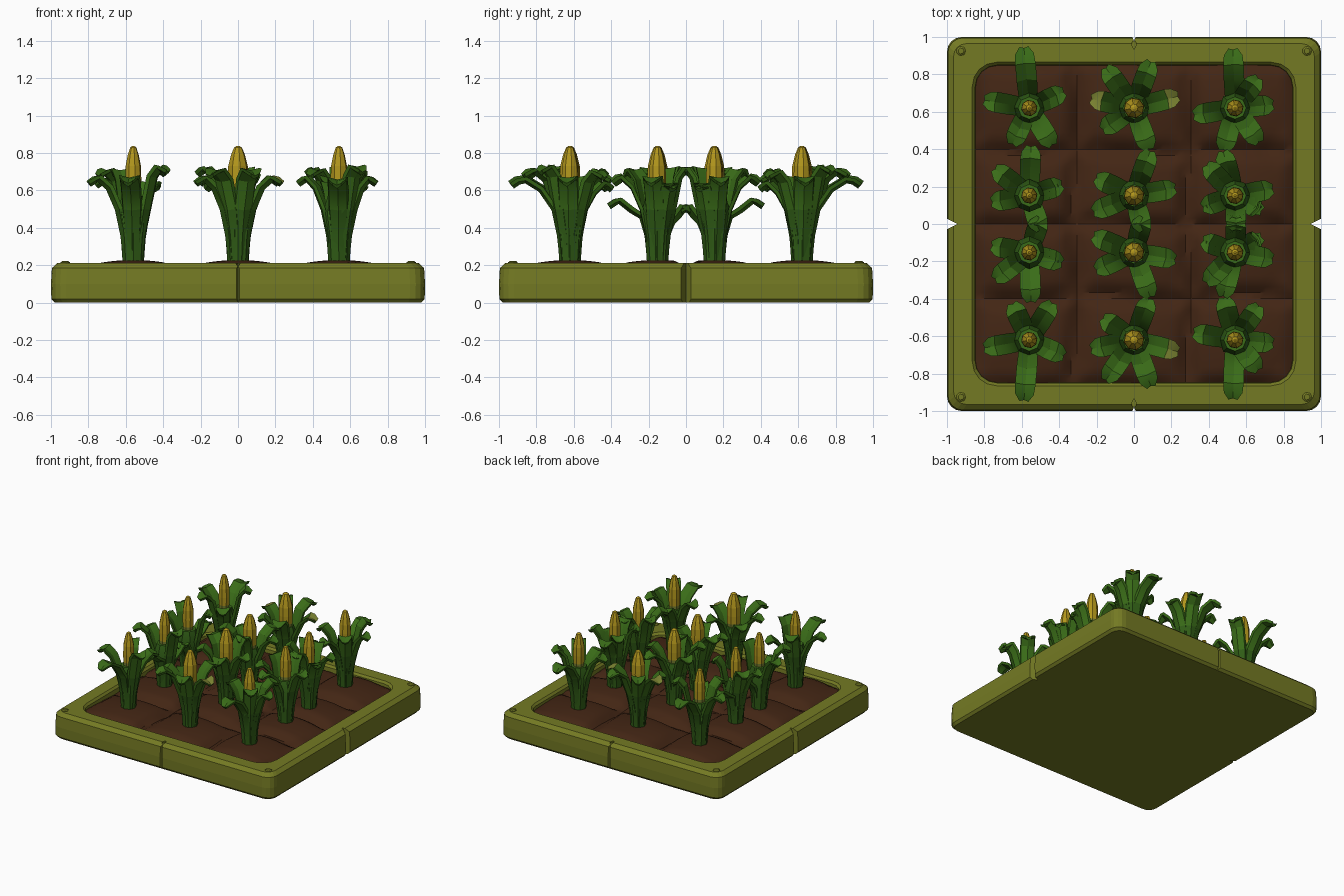
import bpy, bmesh, math
from mathutils import Vector, Matrix

if "Cube" in bpy.data.objects:
    bpy.data.objects.remove(bpy.data.objects["Cube"])


def material(name, rgb):
    m = bpy.data.materials.new(name)
    m.diffuse_color = (*rgb, 1)
    m.use_nodes = True
    m.node_tree.nodes["Principled BSDF"].inputs["Base Color"].default_value = m.diffuse_color
    return m


OLIVE = material("olive_frame", (0.175, 0.195, 0.017))
SOIL = material("brown_soil", (0.056, 0.019, 0.007))
LEAF = material("leaf_green", (0.042, 0.150, 0.009))
STALK = material("stalk_green", (0.030, 0.110, 0.008))
PALE = material("pale_leaf", (0.19, 0.22, 0.03))
CORN = material("corn_yellow", (0.45, 0.31, 0.012))


def finish(name, bm, mats, angle=None):
    bmesh.ops.recalc_face_normals(bm, faces=bm.faces)
    me = bpy.data.meshes.new(name)
    bm.to_mesh(me)
    bm.free()
    ob = bpy.data.objects.new(name, me)
    bpy.context.collection.objects.link(ob)
    for m in mats:
        me.materials.append(m)
    if angle:
        bpy.ops.object.select_all(action='DESELECT')
        ob.select_set(True)
        bpy.context.view_layer.objects.active = ob
        bpy.ops.object.shade_smooth_by_angle(angle=math.radians(angle))
    return ob


def skin(bm, rings):
    """Join equal-length point rings into a closed tube; return faces per segment."""
    loops = [[bm.verts.new(p) for p in r] for r in rings]
    n = len(loops[0])
    segs = []
    for a, b in zip(loops, loops[1:]):
        segs.append([bm.faces.new((a[i], a[(i + 1) % n], b[(i + 1) % n], b[i])) for i in range(n)])
    bm.faces.new(loops[0][::-1])
    bm.faces.new(loops[-1])
    return segs


def lathe(bm, profile, sides, x, y, turn=0.0):
    ring = lambda r, z: [(x + r * math.cos(turn + 2 * math.pi * i / sides),
                          y + r * math.sin(turn + 2 * math.pi * i / sides), z) for i in range(sides)]
    return skin(bm, [ring(r, z) for r, z in profile])


def rounded_square(half, radius, z, n=4):
    pts = []
    for q in range(4):
        c = Vector(((1, -1, -1, 1)[q], (1, 1, -1, -1)[q])) * (half - radius)
        for i in range(n + 1):
            a = math.pi / 2 * (q + i / n)
            pts.append((c.x + radius * math.cos(a), c.y + radius * math.sin(a), z))
    return pts


# Planter frame: bevelled tray with a rounded recess
bm = bmesh.new()
skin(bm, [rounded_square(h, r, z) for h, r, z in (
    (0.98, 0.07, 0.0), (0.998, 0.08, 0.02), (1.0, 0.08, 0.10), (0.995, 0.08, 0.185), (0.965, 0.07, 0.212),
    (0.865, 0.13, 0.212), (0.85, 0.12, 0.195), (0.845, 0.12, 0.12))])
frame = finish("planter_frame", bm, [OLIVE])

# Joint notches cut in the middle of each side
bm = bmesh.new()
for x, y, dx, dy in ((1, 0, .055, .028), (-1, 0, .055, .028), (0, 1, .009, .022), (0, -1, .009, .022),
                     (0, .965, .014, .03), (0, -.965, .014, .03)):
    through = abs(x + y) == 1
    mat = Matrix.Translation((x, y, 0.1 if through else 0.25)) @ Matrix.Diagonal((dx, dy, 0.3 if through else 0.1, 1))
    if not through:
        mat = Matrix.Translation((0, -math.copysign(.003, y), 0)) @ mat
    bmesh.ops.create_cone(bm, cap_ends=True, segments=4, radius1=1, radius2=1, depth=1 if not through else 2, matrix=mat)
cutter = finish("notch_cutter", bm, [OLIVE])
cutter.hide_render = True
mod = frame.modifiers.new("notches", 'BOOLEAN')
mod.operation, mod.object, mod.solver, mod.use_self = 'DIFFERENCE', cutter, 'EXACT', True
bpy.context.view_layer.objects.active = frame
frame.select_set(True)
bpy.ops.object.modifier_apply(modifier=mod.name)
bpy.data.objects.remove(cutter)

# Corner pegs
bm = bmesh.new()
for x in (-0.925, 0.925):
    for y in (-0.925, 0.925):
        lathe(bm, ((.026, .20), (.026, .216), (.016, .223)), 7, x, y)
finish("corner_pegs", bm, [OLIVE])

# Soil: pillow-like beds parted by furrows, with a mound under each plant
COLS, ROWS = (-0.56, 0.0, 0.54), (0.62, 0.152)
X_EDGES, Y_EDGES = (-0.87, -0.315, 0.295, 0.87), (-0.87, -0.39, 0.0, 0.39, 0.87)


def soil_height(x, y):
    wx = x + 0.012 * math.sin(7 * y + 1)
    wy = y + 0.012 * math.sin(8 * x)
    d = min(min(abs(wx - e) for e in X_EDGES), min(abs(wy - e) for e in Y_EDGES))
    near = min(math.hypot(x - c, abs(y) - r) for c in COLS for r in ROWS)
    return 0.15 + 0.042 * min(1, d / 0.07) ** 0.7 + 0.036 * max(0, 1 - (near / 0.27) ** 2)


bm = bmesh.new()
bmesh.ops.create_grid(bm, x_segments=56, y_segments=56, size=0.856)
for v in bm.verts:
    v.co.z = soil_height(v.co.x, v.co.y)
soil = finish("soil_bed", bm, [SOIL], 30)
if soil.data.polygons[0].normal.z < 0:
    soil.data.flip_normals()


def leaf(bm, x, y, angle, length, tip, pale):
    """Thick channelled leaf that hugs the stalk, arches out and droops at its tip."""
    path = [(.035, .20), (.052, .36), (.082, min(.50, tip - .07)), (.085 + .3 * (length - .08), tip - .035),
            (.085 + .65 * (length - .08), tip + .015), (length - .035, tip + .008), (length, tip - .015)]
    widths = (.028, .042, .052, .055, .055, .05, .024)
    out = Vector((math.cos(angle), math.sin(angle), 0))
    side = Vector((-out.y, out.x, 0))
    up = Vector((0, 0, 1))
    rings = []
    for i, ((r, z), w) in enumerate(zip(path, widths)):
        p0, p1 = path[max(i - 1, 0)], path[min(i + 1, len(path) - 1)]
        t = (out * (p1[0] - p0[0]) + up * (p1[1] - p0[1])).normalized()
        n = side.cross(t) * -1
        if n.dot(up - out) < 0:
            n = -n
        c = Vector((x, y, 0)) + out * r + up * z
        rings.append([c + side * w + n * .018, c + n * .004, c - side * w + n * .018,
                      c - side * w * .9 - n * .002, c - n * .018, c + side * w * .9 - n * .002])
    segs = skin(bm, rings)
    for k, seg in enumerate(segs):
        for j, f in enumerate(seg):
            f.material_index = 1 if k < 2 else (2 if pale and k >= 4 and j < 2 else 0)


# Leaves per plant on the back half: (angle in degrees, reach, tip height)
PLANTS = {
    ("left", 0): ((95, .32, .65), (170, .24, .65), (25, .20, .71), (245, .21, .69), (302, .23, .62)),
    ("middle", 0): ((70, .26, .69), (15, .24, .65), (168, .23, .65), (125, .26, .69), (215, .2, .62), (290, .23, .66)),
    ("right", 0): ((92, .31, .64), (52, .2, .71), (5, .2, .65), (305, .22, .68), (255, .23, .62), (190, .22, .65)),
    ("left", 1): ((88, .26, .53), (142, .23, .69), (190, .2, .64), (18, .18, .70), (288, .19, .50)),
    ("middle", 1): ((70, .25, .66), (155, .22, .65), (202, .23, .70), (10, .22, .65), (285, .19, .70)),
    ("right", 1): ((105, .24, .65), (133, .22, .69), (10, .2, .65), (200, .18, .70), (330, .16, .62), (272, .18, .70)),
}
COB_RADIUS = {"left": .044, "middle": .056, "right": .046}

for (col, row), leaves in PLANTS.items():
    x = COLS[("left", "middle", "right").index(col)]
    for s, half in ((1, "back"), (-1, "front")):
        y = s * ROWS[row]
        tag = f"{col}_{half}_{'outer' if row == 0 else 'inner'}"
        # Stalk and leaves
        bm = bmesh.new()
        for seg in lathe(bm, ((.055, .19), (.066, .34), (.088, .48), (.06, .57)), 8, x, y):
            for f in seg:
                f.material_index = 1
        for a, length, tip in leaves:
            pale = col == "middle" and row == 0 and (a == 15 or (a == 168 and s == 1))
            leaf(bm, x, y, s * math.radians(a), length, tip, pale)
        finish("plant_" + tag, bm, [LEAF, STALK, PALE], 25)
        # Corn cob, pale green at its foot
        bm = bmesh.new()
        r = COB_RADIUS[col]
        segs = lathe(bm, ((r * .8, .50), (r * .95, .595), (r, .66), (r * .95, .73), (r * .68, .79),
                          (r * .38, .83), (r * .12, .838)), 8, x, y, 0.2)
        for f in segs[0]:
            f.material_index = 1
        finish("cob_" + tag, bm, [CORN, PALE])
